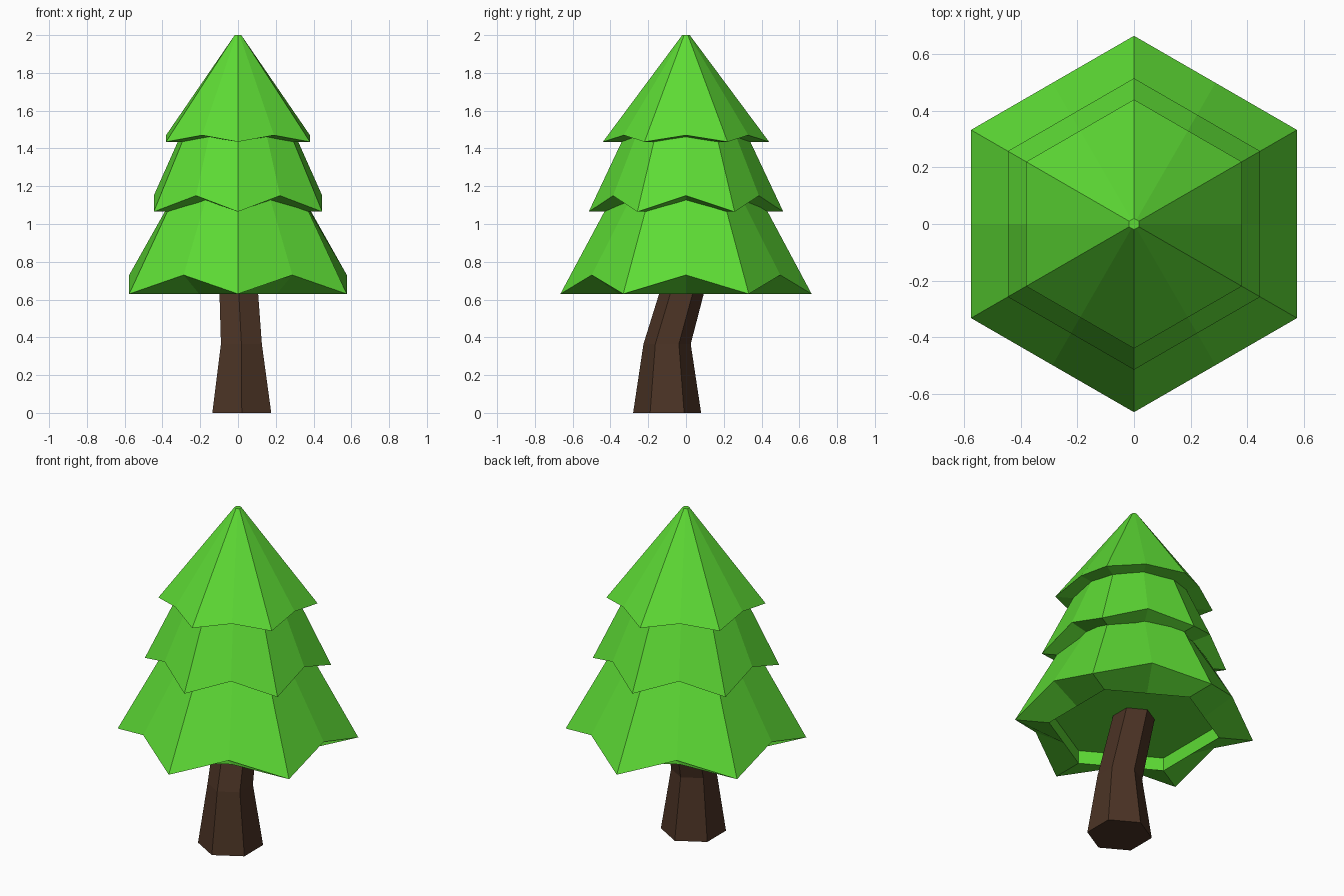
import bpy, bmesh
from math import sin, cos, radians

if "Cube" in bpy.data.objects:
    bpy.data.objects.remove(bpy.data.objects["Cube"])


def material(name, rgb):
    m = bpy.data.materials.new(name)
    m.diffuse_color = (*rgb, 1)
    m.use_nodes = True
    m.node_tree.nodes["Principled BSDF"].inputs["Base Color"].default_value = m.diffuse_color
    return m


def loft(name, rings, mat):
    """Skin closed rings of equal point count, capping both ends."""
    bm = bmesh.new()
    loops = [[bm.verts.new(p) for p in ring] for ring in rings]
    n = len(loops[0])
    for a, b in zip(loops, loops[1:]):
        for i in range(n):
            j = (i + 1) % n
            bm.faces.new((a[i], a[j], b[j], b[i]))
    bm.faces.new(loops[0][::-1])
    bm.faces.new(loops[-1])
    bmesh.ops.recalc_face_normals(bm, faces=bm.faces)
    me = bpy.data.meshes.new(name)
    bm.to_mesh(me)
    bm.free()
    me.materials.append(mat)
    ob = bpy.data.objects.new(name, me)
    bpy.context.collection.objects.link(ob)
    return ob


def hexagon(r, z, cx=0, cy=0):
    return [(cx + r * cos(radians(90 + 60 * i)), cy + r * sin(radians(90 + 60 * i)), z)
            for i in range(6)]


def star(rc, zc, rm, zm):
    """Hexagon corners alternating with edge midpoints, each at its own height."""
    ring = []
    for i in range(12):
        r, z = (rm, zm) if i % 2 else (rc, zc)
        a = radians(90 + 30 * i)
        ring.append((r * cos(a), r * sin(a), z))
    return ring


green = material("leaf_green", (0.11, 0.71, 0.035))
brown = material("bark_brown", (0.07, 0.033, 0.018))

# Bent trunk
loft("trunk", [hexagon(0.18, 0, 0.02, -0.10),
               hexagon(0.125, 0.365, 0.018, -0.10),
               hexagon(0.116, 0.715, 0, 0)], brown)

# Foliage tiers: recessed underside, scalloped rim, narrow top
# each ring: corner radius, corner z, midpoint radius, midpoint z
tiers = {
    "lower_foliage": [(0.475, 0.71, 0.411, 0.71), (0.475, 0.63, 0.411, 0.63),
                      (0.665, 0.63, 0.576, 0.73), (0.36, 1.2, 0.302, 1.2)],
    "middle_foliage": [(0.36, 1.065, 0.312, 1.12),
                       (0.515, 1.065, 0.446, 1.15), (0.31, 1.5, 0.29, 1.5)],
    "top_foliage": [(0.29, 1.435, 0.25, 1.455),
                    (0.44, 1.435, 0.381, 1.47), (0.02, 2.0, 0.0173, 2.0)],
}
for name, rings in tiers.items():
    loft(name, [star(*r) for r in rings], green)
